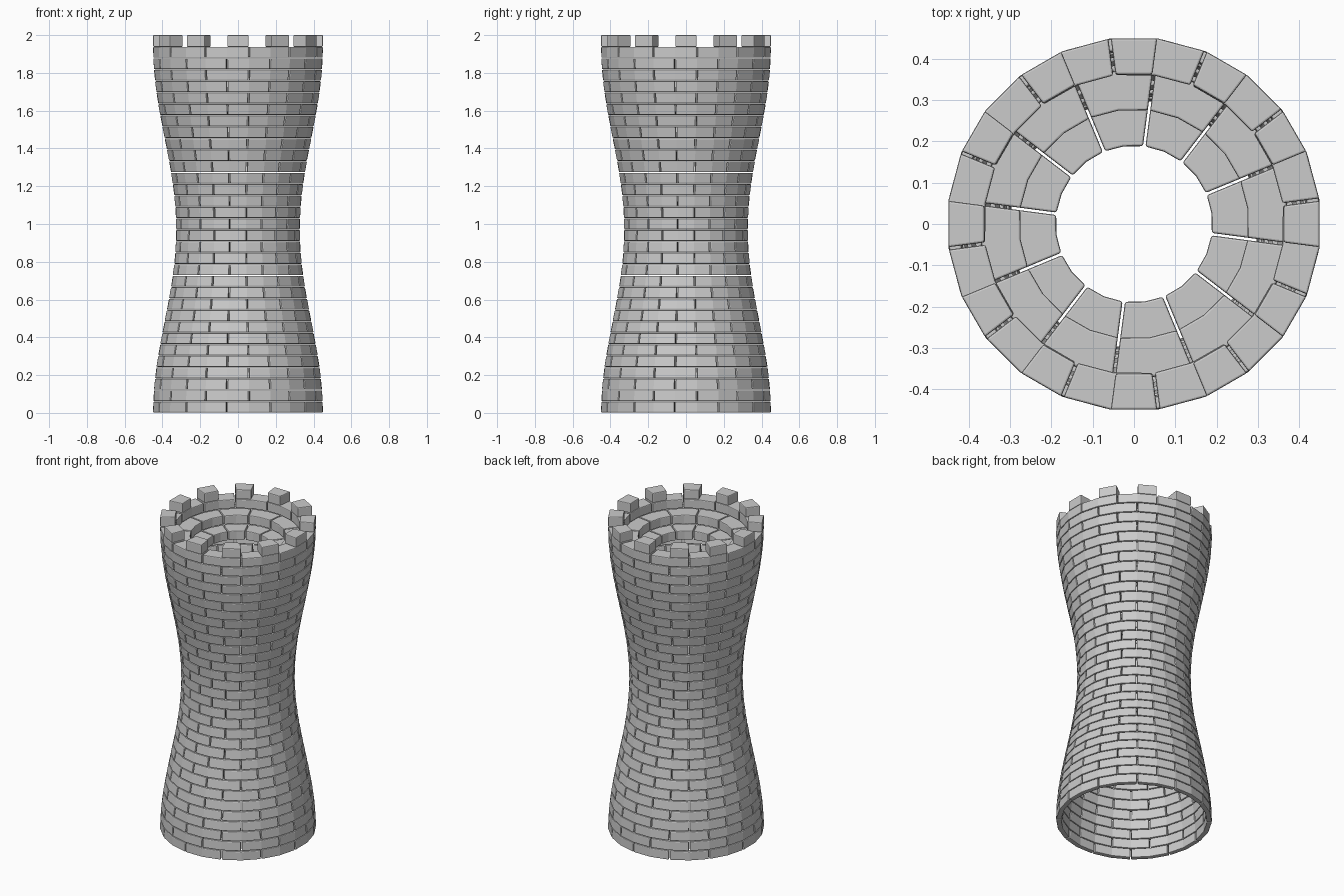
import bpy, bmesh, math

if "Cube" in bpy.data.objects:
    bpy.data.objects.remove(bpy.data.objects["Cube"])

ROWS = 33                    # 32 wall courses plus the battlement course
H = 2.0 / ROWS               # course height
GAP = 0.003                  # mortar gap between stones
FACET = math.radians(15)     # the tower is 24-sided
FIX = 1 / math.cos(FACET / 2)


def wall_radius(z):
    """Hourglass profile: wide at the foot and top, narrow at the waist."""
    t = min(z / (2 - H), 1)
    return 0.388 + 0.061 * math.cos(2 * math.pi * t)


def add_stone(bm, start, facets, z0, z1, inner, outer):
    """One curved stone; inner and outer are (bottom, top) radii."""
    rings = []
    z0, z1 = z0 + GAP / 2, z1 - GAP / 2
    for i in range(facets + 1):
        a = start + i * FACET
        # pull the two ends in to leave a parallel joint
        side = GAP if i == 0 else -GAP if i == facets else 0
        ring = []
        for r, z in ((inner[0], z0), (outer[0], z0), (outer[1], z1), (inner[1], z1)):
            r *= FIX
            b = a + side / r
            ring.append(bm.verts.new((r * math.cos(b), r * math.sin(b), z)))
        rings.append(ring)
    bm.faces.new(rings[0])
    bm.faces.new(rings[-1][::-1])
    for p, q in zip(rings, rings[1:]):
        for j in range(4):
            k = (j + 1) % 4
            bm.faces.new((p[j], q[j], q[k], p[k]))


def finish(name, bm, bevel):
    bmesh.ops.recalc_face_normals(bm, faces=bm.faces[:])
    mesh = bpy.data.meshes.new(name)
    bm.to_mesh(mesh)
    bm.free()
    obj = bpy.data.objects.new(name, mesh)
    bpy.context.collection.objects.link(obj)
    mod = obj.modifiers.new("worn_edges", 'BEVEL')
    mod.width = bevel
    mod.segments = 2
    mod.limit_method = 'ANGLE'
    mod.angle_limit = math.radians(40)
    return obj


def course(bm, shift, z0, z1, inner, outer):
    """A full ring of twelve stones."""
    for i in range(12):
        add_stone(bm, (2 * i + shift + 0.5) * FACET, 2, z0, z1, inner, outer)


# Thin hourglass wall in running bond
bm = bmesh.new()
for row in range(ROWS - 2):
    z0, z1 = row * H, (row + 1) * H
    outer = (wall_radius(z0), wall_radius(z1))
    inner = tuple(r - 0.03 for r in outer)
    course(bm, (row + 1) % 2, z0, z1, inner, outer)
finish("tower_wall", bm, 0.005)

# Thick top course carrying the battlements
bm = bmesh.new()
z0, z1 = (ROWS - 2) * H, (ROWS - 1) * H
course(bm, 0, z0, z1, (0.36, 0.36), (wall_radius(z0), wall_radius(z1)))
finish("parapet_course", bm, 0.005)

# Two stepped rings of floor stones around the central opening
for name, level, r0, r1 in (("upper_floor_ring", 30, 0.275, 0.37),
                            ("lower_floor_ring", 29, 0.188, 0.285)):
    bm = bmesh.new()
    course(bm, 1, level * H, (level + 1) * H, (r0, r0), (r1, r1))
    finish(name, bm, 0.005)

# Twelve merlons
bm = bmesh.new()
for i in range(12):
    add_stone(bm, (2 * i - 0.5) * FACET, 1, (ROWS - 1) * H - GAP, 2 + GAP / 2,
              (0.362, 0.362), (0.449, 0.449))
finish("merlons", bm, 0.005)
